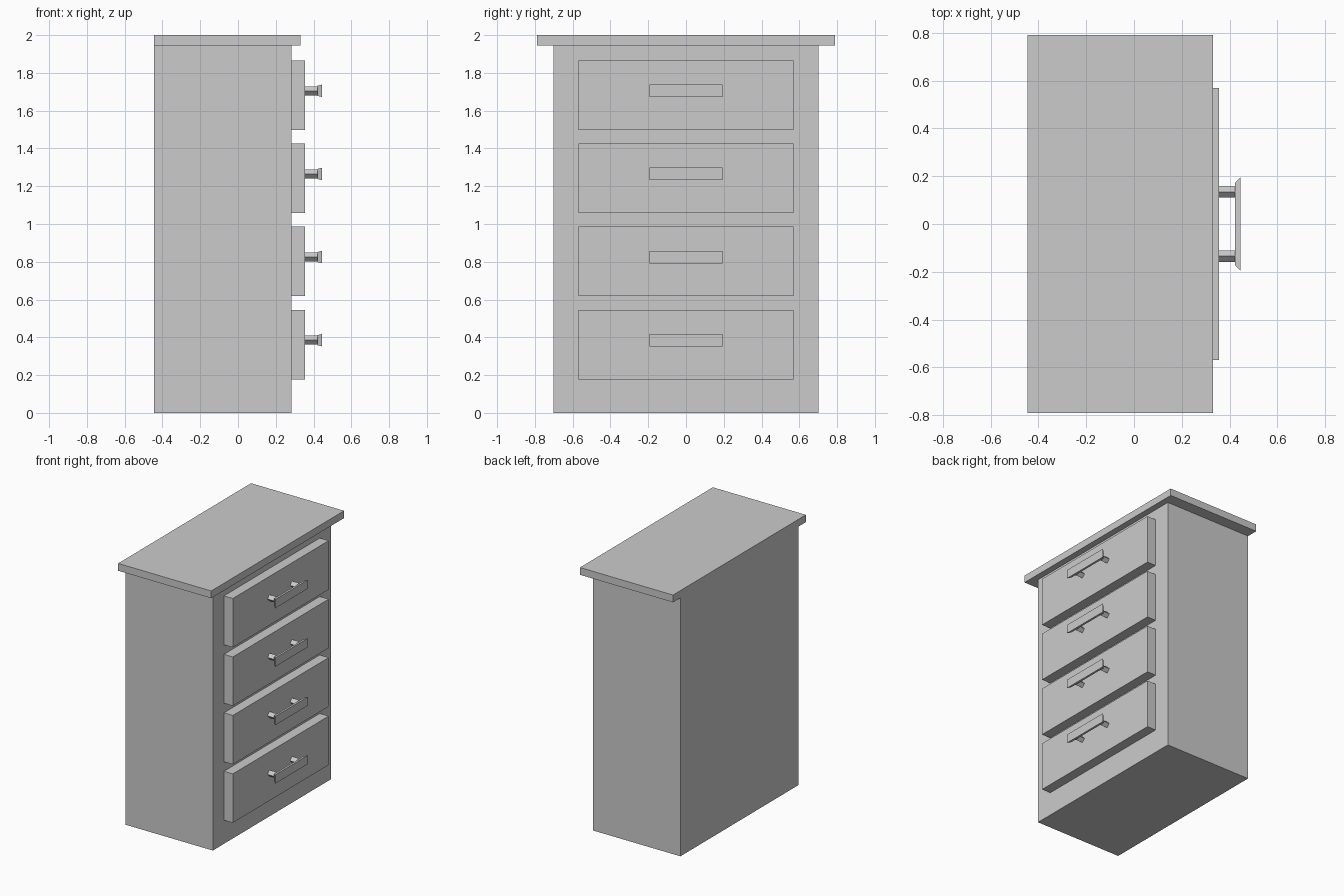
import bpy
import bmesh
from mathutils import Vector

if "Cube" in bpy.data.objects:
    bpy.data.objects.remove(bpy.data.objects["Cube"])


def prism(name, ring_a, ring_b):
    """Closed solid between two matching four-point rings."""
    bm = bmesh.new()
    a = [bm.verts.new(p) for p in ring_a]
    b = [bm.verts.new(p) for p in ring_b]
    bm.faces.new(a)
    bm.faces.new(b)
    for i in range(4):
        j = (i + 1) % 4
        bm.faces.new((a[i], a[j], b[j], b[i]))
    bmesh.ops.recalc_face_normals(bm, faces=bm.faces)
    mesh = bpy.data.meshes.new(name)
    bm.to_mesh(mesh)
    bm.free()
    obj = bpy.data.objects.new(name, mesh)
    bpy.context.collection.objects.link(obj)
    return obj


def rect(x, y, z, hy, hz):
    return [Vector((x, y + sy * hy, z + sz * hz))
            for sy, sz in ((-1, -1), (1, -1), (1, 1), (-1, 1))]


def diamond(x, y, z, r):
    return [Vector((x, y + dy * r, z + dz * r))
            for dy, dz in ((1, 0), (0, 1), (-1, 0), (0, -1))]


def box(name, x0, x1, hy, z0, z1):
    z, hz = (z0 + z1) / 2, (z1 - z0) / 2
    return prism(name, rect(x0, 0, z, hy, hz), rect(x1, 0, z, hy, hz))


# Cabinet body and overhanging top
box("cabinet_body", -0.445, 0.282, 0.702, 0, 1.945)
box("cabinet_top", -0.445, 0.33, 0.79, 1.945, 2.0)

# Four drawers, each with a bevelled pull on two diamond posts
for i in range(4):
    z = 0.362 + i * 0.44
    box(f"drawer_front_{i + 1}", 0.282, 0.356, 0.57, z - 0.184, z + 0.184)
    hz = z + 0.023
    prism(f"handle_bar_{i + 1}",
          rect(0.422, 0, hz, 0.173, 0.027), rect(0.445, 0, hz, 0.194, 0.033))
    for side, y in (("left", -0.134), ("right", 0.134)):
        prism(f"handle_post_{side}_{i + 1}",
              diamond(0.356, y, hz, 0.024), diamond(0.422, y, hz, 0.024))
